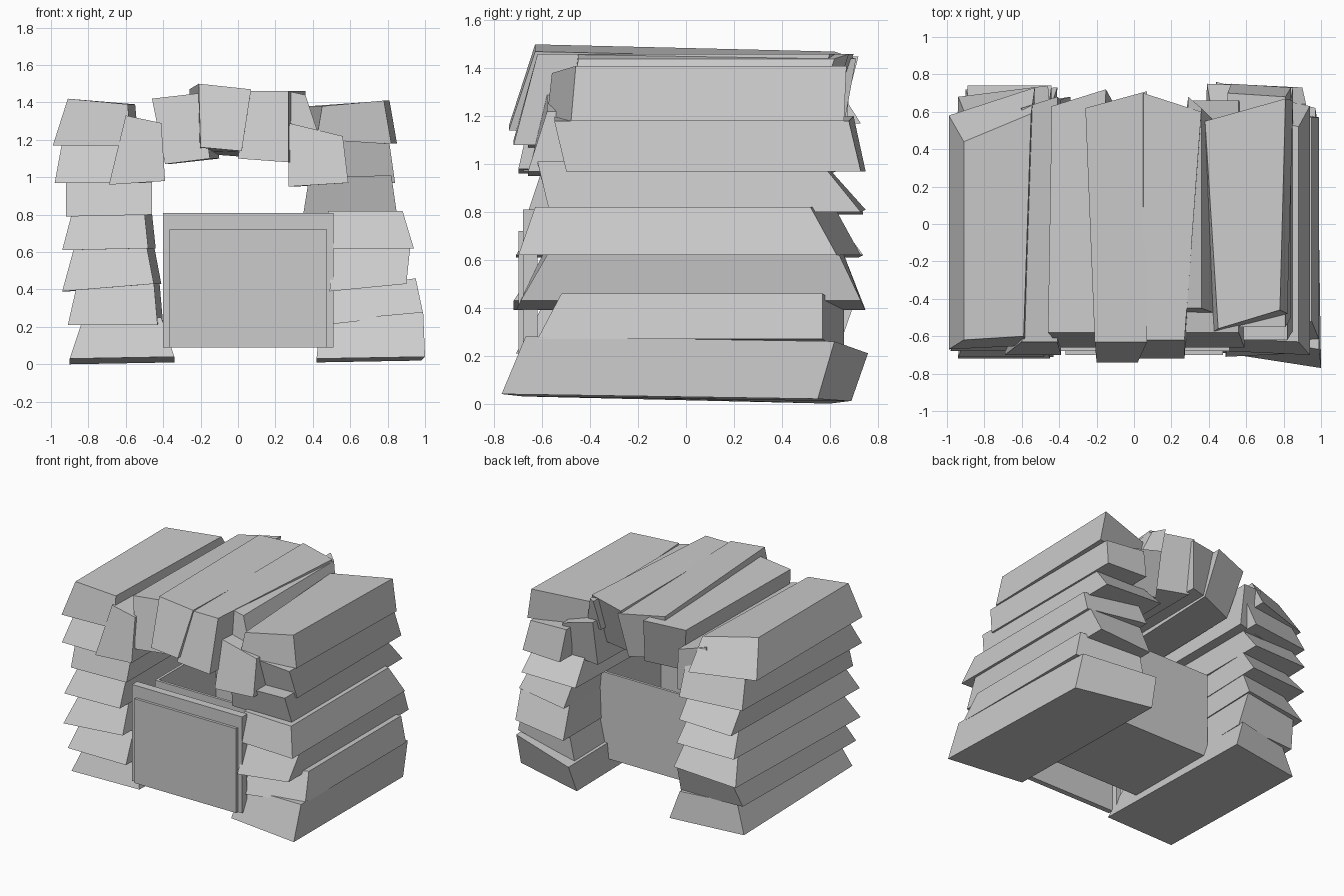
import bpy, bmesh

stone = bpy.data.materials.new("grey stone")
stone.diffuse_color = (0.6, 0.6, 0.6, 1)


def make_object(name, verts, faces):
    mesh = bpy.data.meshes.new(name)
    mesh.from_pydata(verts, [], faces)
    bm = bmesh.new()
    bm.from_mesh(mesh)
    bmesh.ops.recalc_face_normals(bm, faces=bm.faces)
    bm.to_mesh(mesh)
    bm.free()
    mesh.materials.append(stone)
    ob = bpy.data.objects.new(name, mesh)
    bpy.context.collection.objects.link(ob)
    return ob


SIDES = [(0, 1, 2, 3), (7, 6, 5, 4), (0, 4, 5, 1), (1, 5, 6, 2), (2, 6, 7, 3), (3, 7, 4, 0)]


def block(name, outline, ends, shift=(0, 0, 0), skew=(0, 0)):
    """Long rough stone. outline: low left, top left, top right, low right (x, z).
    ends: y of front low, front top, back low, back top.
    shift: back end move of left x, right x, z. skew: y added to right corners, front and back."""
    fl, ft, bl, bt = ends
    sf, sb = skew
    front = [(x, y, z) for (x, z), y in zip(outline, (fl, ft, ft + sf, fl + sf))]
    back = [(x + d, y, z + shift[2]) for (x, z), y, d in
            zip(outline, (bl, bt, bt + sb, bl + sb), (shift[0], shift[0], shift[1], shift[1]))]
    make_object(name, front + back, SIDES)


def box(name, x0, x1, y0, y1, z0, z1):
    block(name, [(x0, z0), (x0, z1), (x1, z1), (x1, z0)], (y0, y0, y1, y1))


# Left pier, bottom to top
left = [
    ([(-.90, .03), (-.83, .24), (-.41, .25), (-.34, .04)], (-.68, -.60, .60, .58), (0, 0, -.03), (0, .08)),
    ([(-.91, .21), (-.86, .43), (-.45, .44), (-.43, .21)], (-.71, -.58, .60, .68), (.02, .03, 0), (0, .03)),
    ([(-.94, .39), (-.88, .61), (-.49, .64), (-.45, .43)], (-.72, -.58, .70, .58), (.04, .04, 0), (0, .03)),
    ([(-.94, .61), (-.89, .80), (-.50, .81), (-.48, .62)], (-.71, -.60, .72, .58), (.04, .04, 0), (0, .02)),
    ([(-.92, .79), (-.92, .98), (-.46, .98), (-.46, .80)], (-.66, -.60, .74, .60), (.03, 0, 0), (0, 0)),
    ([(-.98, .97), (-.94, 1.19), (-.45, 1.20), (-.46, .97)], (-.68, -.56, .68, .58), (.04, 0, 0), (0, .06)),
    ([(-.99, 1.17), (-.91, 1.42), (-.59, 1.39), (-.57, 1.17)], (-.67, -.62, .58, .44), (0, .04, 0), (.02, .15)),
]
for i, args in enumerate(left):
    block(f"left_stone_{i + 1}", *args)

# Right pier, bottom to top
right = [
    ([(.42, .03), (.44, .23), (.99, .28), (1.0, .04)], (-.68, -.58, .69, .76), (0, -.02, -.02), (-.09, -.14)),
    ([(.46, .21), (.50, .39), (.95, .46), (.99, .27)], (-.64, -.54, .66, .66), (0, 0, 0), (.02, -.09)),
    ([(.49, .39), (.50, .62), (.92, .62), (.90, .43)], (-.71, -.60, .75, .66), (0, 0, 0), (.02, -.02)),
    ([(.50, .62), (.48, .82), (.88, .82), (.94, .62)], (-.68, -.61, .73, .62), (0, 0, 0), (-.02, -.10)),
    ([(.35, .81), (.38, 1.0), (.82, 1.01), (.85, .80)], (-.57, -.62, .75, .58), (.04, 0, 0), (0, -.02)),
    ([(.52, .97), (.50, 1.20), (.81, 1.18), (.84, .97)], (-.50, -.55, .75, .70), (0, 0, 0), (0, -.02)),
    ([(.42, 1.20), (.45, 1.38), (.78, 1.41), (.82, 1.18)], (-.58, -.56, .54, .55), (-.07, .03, 0), (.10, .12)),
]
for i, args in enumerate(right):
    block(f"right_stone_{i + 1}", *args)

# Crown of the arch
crown = [
    ([(-.69, .96), (-.60, 1.33), (-.41, 1.29), (-.39, .98)], (-.70, -.63, .60, .62), (0, 0, 0), (0, .06)),
    ([(-.39, 1.07), (-.46, 1.42), (-.20, 1.45), (-.15, 1.10)], (-.66, -.58, .54, .63), (.02, .05, 0), (0, .09)),
    ([(-.20, 1.16), (-.21, 1.50), (.07, 1.47), (.02, 1.14)], (-.74, -.63, .56, .62), (-.05, 0, -.03), (0, .09)),
    ([(.00, 1.10), (.05, 1.46), (.27, 1.46), (.27, 1.08)], (-.72, -.62, .58, .70), (0, .09, 0), (0, -.10)),
    ([(.27, .95), (.27, 1.29), (.56, 1.22), (.59, .97)], (-.66, -.58, .60, .66), (.04, 0, 0), (0, 0)),
    ([(.26, 1.22), (.27, 1.46), (.36, 1.44), (.44, 1.20)], (-.48, -.45, .60, .68), (.02, 0, 0), (0, -.06)),
]
for i, args in enumerate(crown):
    block(f"crown_stone_{i + 1}", *args)

# Open chest inside the arch
box("chest_floor", -.40, .50, -.41, .30, .10, .12)
box("chest_back", -.40, .50, .28, .30, .12, .74)
box("chest_front", -.40, .50, -.41, -.39, .12, .74)
for side, x in (("left", -.40), ("right", .48)):
    box(f"chest_{side}_wall", x, x + .02, -.39, .28, .12, .74)

# Framed front plate
box("front_frame_top", -.40, .51, -.68, -.62, .72, .81)
for side, x in (("left", -.40), ("right", .475)):
    box(f"front_frame_{side}", x, x + .035, -.68, -.62, .09, .72)
box("front_panel", -.365, .475, -.70, -.66, .09, .72)
